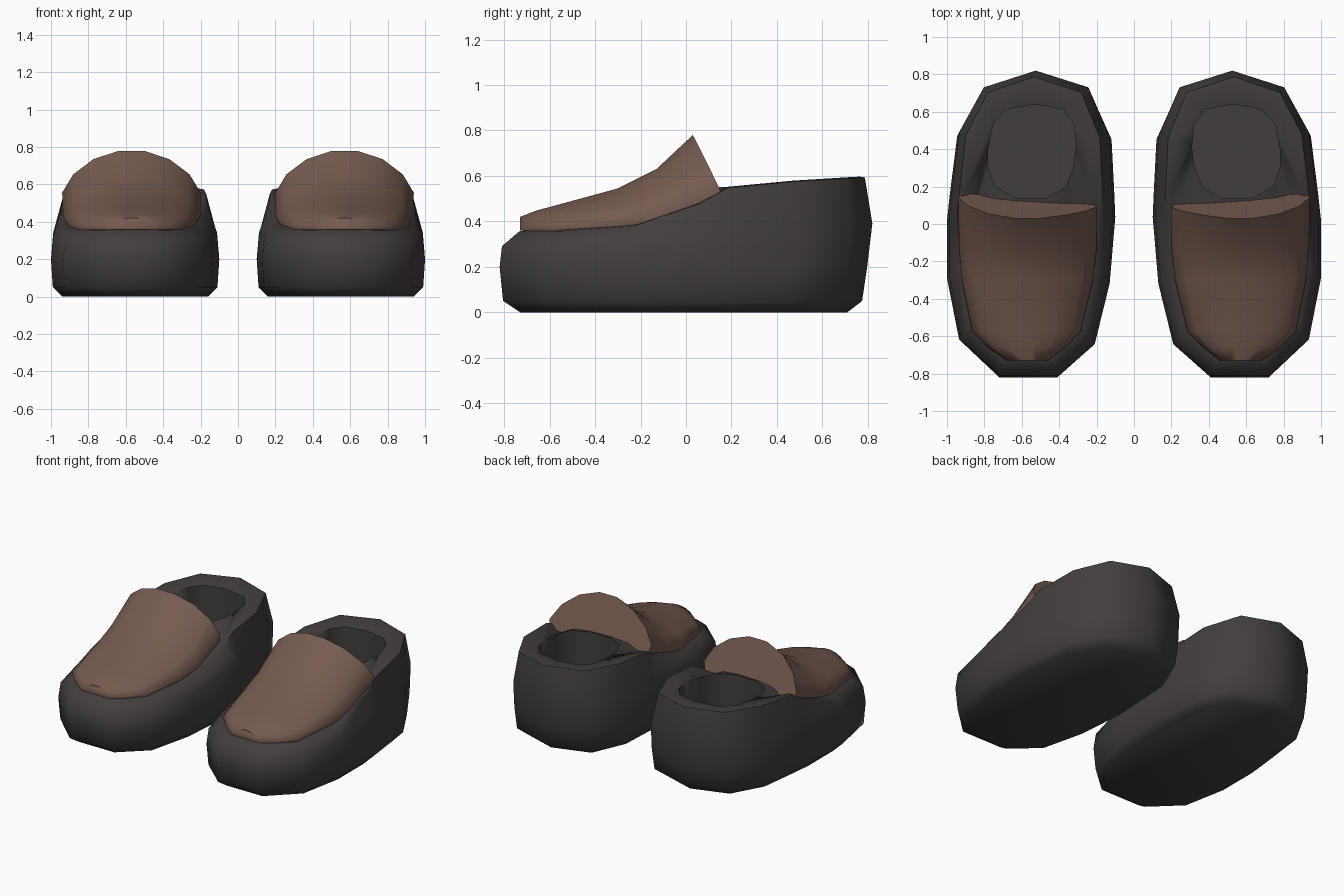
import bpy, bmesh, math

if "Cube" in bpy.data.objects:
    bpy.data.objects.remove(bpy.data.objects["Cube"])


def material(name, rgb):
    m = bpy.data.materials.new(name)
    m.diffuse_color = (*rgb, 1)
    m.use_nodes = True
    m.node_tree.nodes["Principled BSDF"].inputs["Base Color"].default_value = m.diffuse_color
    return m


CHARCOAL = material("charcoal", (0.055, 0.048, 0.047))
BROWN = material("brown", (0.18, 0.105, 0.082))

# Plan outline of one shoe (x, y), anticlockwise from the toe
OUTLINE = [(.41, -.82), (.72, -.82), (.935, -.615), (1, -.28), (1, .03), (.985, .17),
           (.945, .49), (.81, .73), (.525, .82), (.235, .73), (.12, .47),
           (.105, .17), (.1, .05), (.13, -.31), (.21, -.64)]

# Height of the top edge of the base along its length (y, z)
TOP = [(-.73, .36), (-.55, .362), (-.2, .385), (0, .445), (.16, .55), (.5, .582), (.78, .598)]


def top_z(y):
    if y <= TOP[0][0]:
        return TOP[0][1]
    for (y0, z0), (y1, z1) in zip(TOP, TOP[1:]):
        if y <= y1:
            return z0 + (z1 - z0) * (y - y0) / (y1 - y0)
    return TOP[-1][1]


def ring(x0, x1, y0, y1, zf):
    """Outline stretched to the given bounds, with height given by zf(y)."""
    pts = []
    for x, y in OUTLINE:
        px = x0 + (x - .1) / .9 * (x1 - x0)
        py = y0 + (y + .82) / 1.64 * (y1 - y0)
        pts.append((px, py, zf(py)))
    return pts


def loft(name, rings, side, mat, angle):
    """Skin closed rings, cap both ends, mirror across x when side is -1."""
    bm = bmesh.new()
    vs = [[bm.verts.new((side * x, y, z)) for x, y, z in r] for r in rings]
    n = len(vs[0])
    for a, b in zip(vs, vs[1:]):
        for i in range(n):
            j = (i + 1) % n
            bm.faces.new((a[i], a[j], b[j], b[i]))
    bm.faces.new(vs[0])
    bm.faces.new(vs[-1])
    bmesh.ops.recalc_face_normals(bm, faces=bm.faces)
    me = bpy.data.meshes.new(name)
    bm.to_mesh(me)
    bm.free()
    me.materials.append(mat)
    me.polygons.foreach_set("use_smooth", [True] * len(me.polygons))
    me.set_sharp_from_angle(angle=math.radians(angle))
    ob = bpy.data.objects.new(name, me)
    bpy.context.collection.objects.link(ob)


# Base: sole, swelling sides, sloped top, then the foot opening
base_rings = [
    ring(.16, .94, -.73, .71, lambda y: 0),
    ring(.11, .99, -.805, .775, lambda y: .05),
    ring(.1, 1, -.82, .797, lambda y: .2),
    ring(.112, .988, -.81, .82, lambda y: .29 + .1 * (y + .82) / 1.64),
    ring(.165, .945, -.735, .787, lambda y: top_z(y) - .005),
    ring(.19, .92, -.71, .765, top_z),
    ring(.31, .78, .14, .64, lambda y: .55 + .04 * (y - .14)),
    ring(.31, .78, .14, .64, lambda y: .25),
]

# Upper: arched half-section (u across, t up) swept along the foot
ARCH = [(-.96, 0), (-1, .2), (-.84, .55), (-.55, .84), (-.18, 1)]
ARCH += [(-u, t) for u, t in reversed(ARCH)]
# y, inner x, outer x, bottom z, top z, backward slant of the foot of the section
SECTIONS = [(-.73, .46, .68, .36, .42, 0), (-.66, .37, .78, .358, .447, 0),
            (-.575, .285, .865, .357, .47, 0), (-.3, .22, .92, .37, .545, 0),
            (-.13, .2, .935, .385, .63, 0), (.03, .2, .94, .5, .78, .13)]
upper_rings = []
for y, x0, x1, zb, zt, slant in SECTIONS:
    c, h = (x0 + x1) / 2, (x1 - x0) / 2
    upper_rings.append([(c + h * u, y + slant * (1 - t) ** .9 + slant * .25 * (u - .8) * (1 - t),
                         zb + (zt - zb) * t) for u, t in ARCH])

for side, label in ((1, "right"), (-1, "left")):
    loft("shoe_base_" + label, base_rings, side, CHARCOAL, 55)
    loft("shoe_upper_" + label, upper_rings, side, BROWN, 60)
